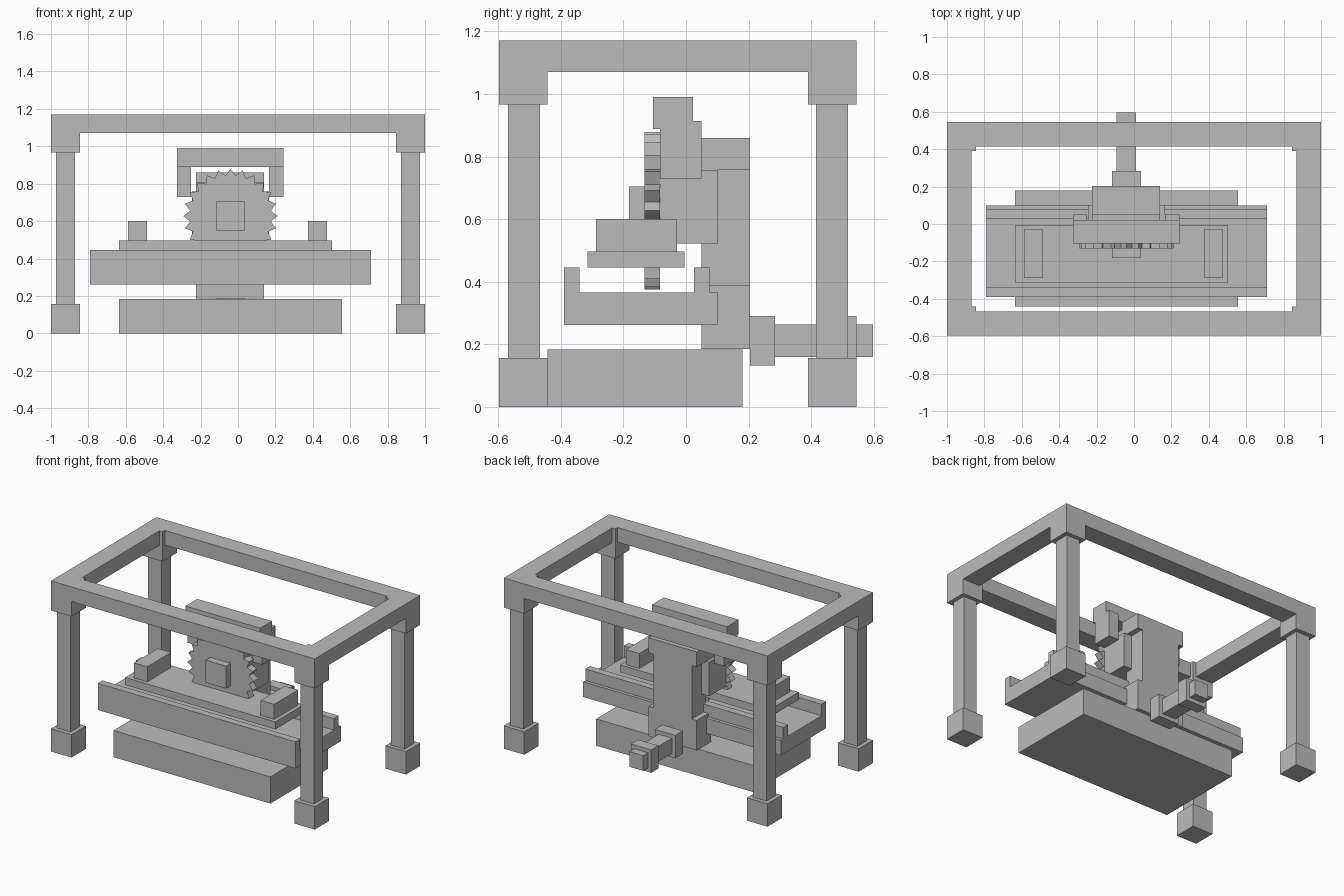
import bpy, bmesh, math

if "Cube" in bpy.data.objects:
    bpy.data.objects.remove(bpy.data.objects["Cube"])

grey = bpy.data.materials.new("plain_grey")
grey.diffuse_color = (0.5, 0.5, 0.5, 1)
grey.use_nodes = True
grey.node_tree.nodes["Principled BSDF"].inputs["Base Color"].default_value = grey.diffuse_color


def finish(name, bm):
    bmesh.ops.recalc_face_normals(bm, faces=bm.faces)
    me = bpy.data.meshes.new(name)
    bm.to_mesh(me)
    bm.free()
    me.materials.append(grey)
    ob = bpy.data.objects.new(name, me)
    bpy.context.collection.objects.link(ob)
    return ob


def box(name, x, y, z):
    """Box from (min, max) ranges."""
    bm = bmesh.new()
    bmesh.ops.create_cube(bm, size=1)
    for v in bm.verts:
        v.co = [r[0] if c < 0 else r[1] for c, r in zip(v.co, (x, y, z))]
    return finish(name, bm)


def prism(name, pts, place, a, b):
    """Extrude a 2D profile from a to b; place(u, v, t) gives the 3D point."""
    bm = bmesh.new()
    lo = [bm.verts.new(place(u, v, a)) for u, v in pts]
    hi = [bm.verts.new(place(u, v, b)) for u, v in pts]
    bm.faces.new(lo)
    bm.faces.new(hi)
    n = len(pts)
    for i in range(n):
        j = (i + 1) % n
        bm.faces.new((lo[i], lo[j], hi[j], hi[i]))
    return finish(name, bm)


def along_x(u, v, t):
    return (t, u, v)


def along_y(u, v, t):
    return (u, t, v)


# Outer frame: four legs with feet and corner blocks
Y0, Y1 = -0.597, 0.545
for sx, side in ((-1, "left"), (1, "right")):
    for y, d, end in ((Y0, 1, "front"), (Y1, -1, "back")):
        def span(o, w):
            return sorted((y + d * o, y + d * (o + w)))

        def xspan(o, w):
            return sorted((sx * (1 - o), sx * (1 - o - w)))
        tag = f"{end}_{side}"
        box("foot_" + tag, xspan(0, 0.155), span(0, 0.155), (0, 0.157))
        box("leg_" + tag, xspan(0.027, 0.102), span(0.028, 0.102), (0.157, 0.967))
        box("corner_" + tag, xspan(0, 0.155), span(0, 0.155), (0.967, 1.17))
    # side beams
    box("beam_" + side, sorted((sx, sx * 0.87)), (Y0 + 0.155, Y1 - 0.155), (1.07, 1.17))
box("beam_front", (-0.845, 0.845), (Y0, Y0 + 0.13), (1.07, 1.17))
box("beam_back", (-0.845, 0.845), (Y1 - 0.13, Y1), (1.07, 1.17))

# Base block
box("base", (-0.635, 0.555), (-0.442, 0.18), (0, 0.183))

# Column with waisted sides
C = -0.042
half = [(0.182, 0.185), (0.182, 0.39), (0.145, 0.39), (0.145, 0.757),
        (0.182, 0.757), (0.182, 0.86)]
prism("column", [(C + u, v) for u, v in half] + [(C - u, v) for u, v in reversed(half)],
      along_y, 0.05, 0.204)

# Bed with front and back lips
prism("bed", [(-0.39, 0.262), (0.1, 0.262), (0.1, 0.366), (0.077, 0.366),
              (0.077, 0.445), (0.026, 0.445), (0.026, 0.366), (-0.34, 0.366),
              (-0.34, 0.445), (-0.39, 0.445)], along_x, -0.79, 0.71)

# Sliding carriage with end stops
box("carriage", (-0.636, 0.503), (-0.314, -0.005), (0.446, 0.497))
for x, side in ((-0.588, "left"), (0.374, "right")):
    box("end_stop_" + side, (x, x + 0.102), (-0.288, -0.029), (0.497, 0.6))

# Gear housing
box("gear_housing", (-0.247, 0.166), (-0.083, 0.101), (0.523, 0.757))
box("gear_housing_top", (-0.225, 0.14), (-0.083, 0.05), (0.757, 0.808))

# Toothed blade and hub
N = 24
teeth = []
for i in range(2 * N):
    a = math.pi * i / N
    r = 0.252 if i % 2 == 0 else 0.217
    teeth.append((-0.04 + r * math.sin(a), 0.627 + r * math.cos(a)))
prism("toothed_blade", teeth, along_y, -0.132, -0.083)
box("blade_hub", (-0.118, 0.037), (-0.182, -0.132), (0.55, 0.704))

# Guard over the blade
box("guard_top", (-0.325, 0.242), (-0.105, 0.022), (0.888, 0.99))
for x, side in (((-0.325, -0.25), "left"), ((0.166, 0.242), "right")):
    box("guard_arm_" + side, x, (-0.083, 0.05), (0.73, 0.913))

# Rear drive shaft
box("drive_flange", (-0.118, 0.037), (0.204, 0.284), (0.133, 0.29))
box("drive_shaft", (-0.093, 0.01), (0.284, 0.597), (0.16, 0.264))
box("drive_collar", (-0.118, 0.037), (0.467, 0.545), (0.133, 0.29))
